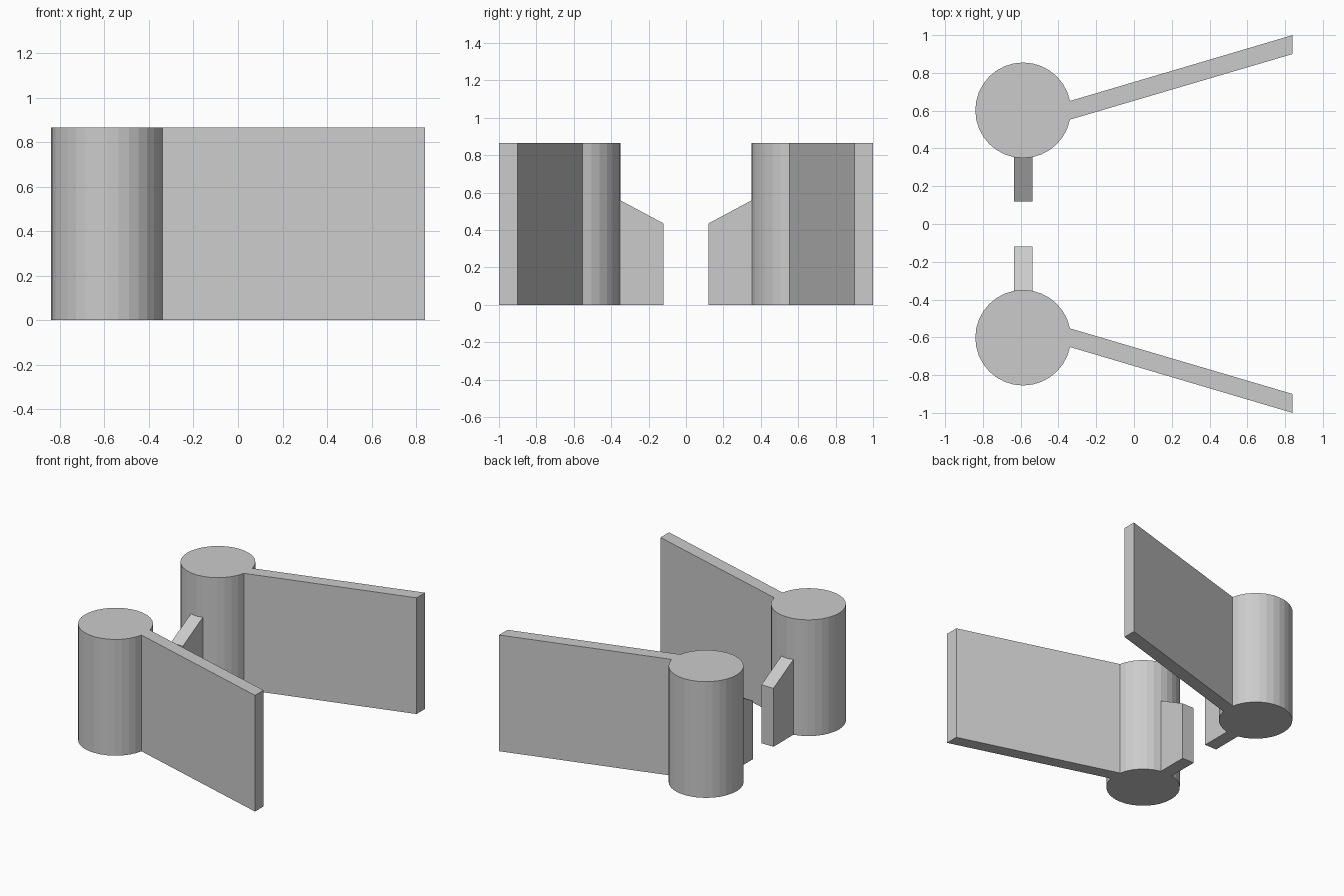
import bpy
import bmesh
from math import cos, sin, pi
from mathutils import Vector

if "Cube" in bpy.data.objects:
    bpy.data.objects.remove(bpy.data.objects["Cube"])

CX, CY, R, H, SIDES = -0.587, 0.602, 0.253, 0.865, 32


def prism(name, outline, direction):
    """Extrude a flat outline along a direction and mirror it across y = 0."""
    bm = bmesh.new()
    face = bm.faces.new([bm.verts.new(p) for p in outline])
    top = bmesh.ops.extrude_face_region(bm, geom=[face], use_keep_orig=True)
    verts = [v for v in top["geom"] if isinstance(v, bmesh.types.BMVert)]
    bmesh.ops.translate(bm, verts=verts, vec=Vector(direction))
    bmesh.ops.recalc_face_normals(bm, faces=bm.faces[:])
    mesh = bpy.data.meshes.new(name)
    bm.to_mesh(mesh)
    bm.free()
    obj = bpy.data.objects.new(name, mesh)
    bpy.context.collection.objects.link(obj)
    mirror = obj.modifiers.new("Mirror", "MIRROR")
    mirror.use_axis = (False, True, False)
    mirror.use_mirror_merge = False
    return obj


# Round pillars, each with a splayed wall growing from two of its facets
arc = [(CX + R * cos(2 * pi * i / SIDES), CY + R * sin(2 * pi * i / SIDES), 0)
       for i in range(1, SIDES)]
prism("pillar_and_wall", arc + [(0.84, 0.90, 0), (0.84, 1.0, 0)], (0, 0, H))

# Low sloped stubs on the inner side of each pillar, two facets wide
half = R * sin(2 * pi / SIDES)
inner = CY - R * cos(2 * pi / SIDES)
stub = [(CX - half, y, z) for y, z in
        ((inner, 0), (0.12, 0), (0.12, 0.435), (inner, 0.56))]
prism("inner_stub", stub, (2 * half, 0, 0))
